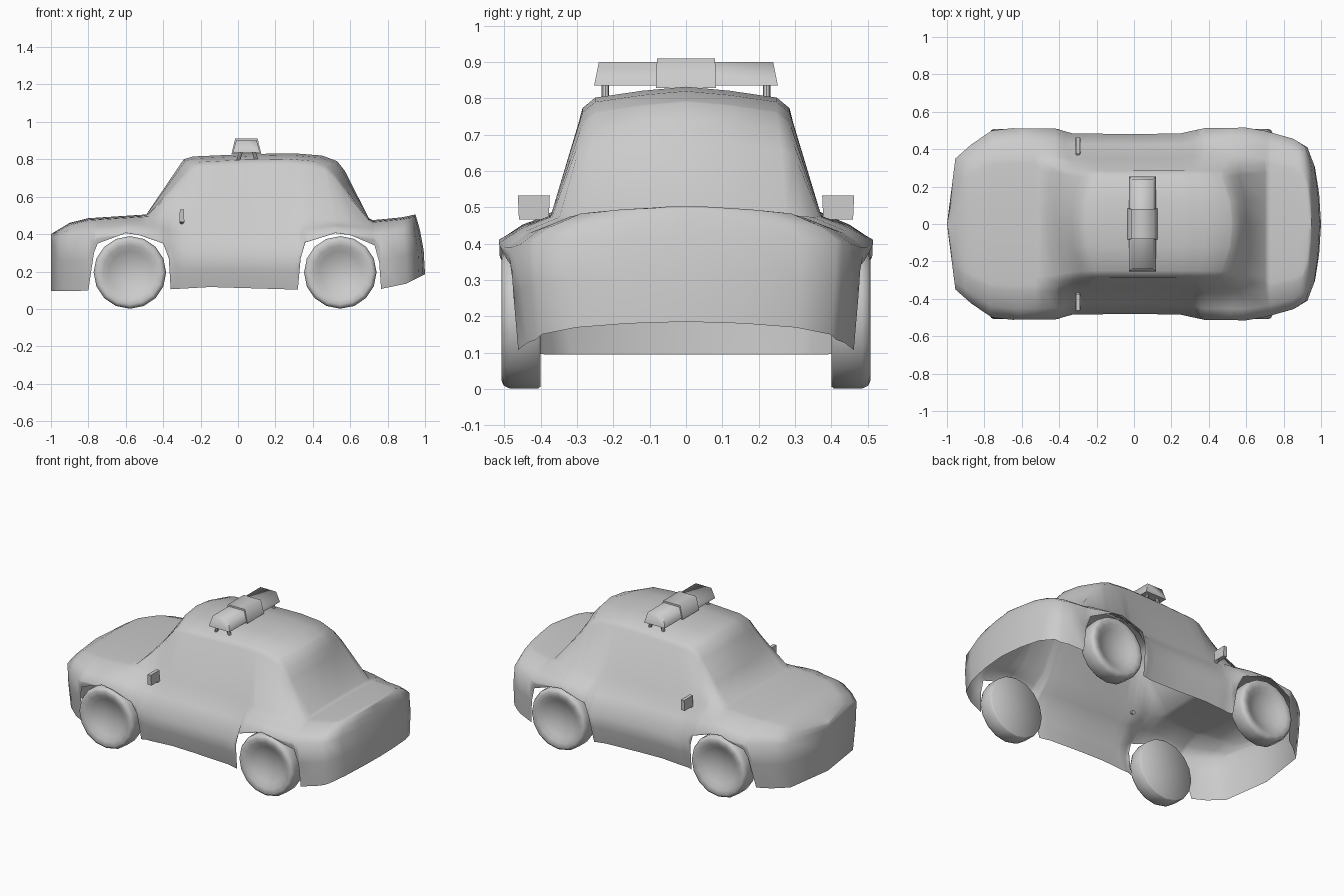
import bpy, bmesh, math
from mathutils import Matrix, Vector

cube = bpy.data.objects.get("Cube")
if cube:
    bpy.data.objects.remove(cube, do_unlink=True)

grey = bpy.data.materials.new("plain_grey")
grey.use_nodes = True
grey.diffuse_color = (0.6, 0.6, 0.6, 1)
grey.node_tree.nodes["Principled BSDF"].inputs["Base Color"].default_value = (0.6, 0.6, 0.6, 1)


def finish(name, bm, angle=40, fix_normals=True):
    """Turn a bmesh into a shaded object."""
    bmesh.ops.remove_doubles(bm, verts=bm.verts, dist=0.0005)
    if fix_normals:
        bmesh.ops.recalc_face_normals(bm, faces=bm.faces)
    mesh = bpy.data.meshes.new(name)
    bm.to_mesh(mesh)
    bm.free()
    mesh.materials.append(grey)
    obj = bpy.data.objects.new(name, mesh)
    bpy.context.collection.objects.link(obj)
    bpy.ops.object.select_all(action='DESELECT')
    obj.select_set(True)
    bpy.context.view_layer.objects.active = obj
    bpy.ops.object.shade_smooth_by_angle(angle=math.radians(angle))


def loft(rows, closed=False):
    """Skin a list of equally long point rows."""
    bm = bmesh.new()
    grid = [[bm.verts.new(p) for p in row] for row in rows]
    pairs = list(zip(grid, grid[1:]))
    if closed:
        pairs.append((grid[-1], grid[0]))
    for a, b in pairs:
        for i in range(len(a) - 1):
            bm.faces.new((a[i], b[i], b[i + 1], a[i + 1]))
    return bm


def sample(curve, x):
    """Piecewise linear height or width at x."""
    if x <= curve[0][0]:
        return curve[0][1]
    for (x0, v0), (x1, v1) in zip(curve, curve[1:]):
        if x <= x1:
            return v0 + (v1 - v0) * (x - x0) / (x1 - x0)
    return curve[-1][1]


def clamp(v):
    return max(0.0, min(1.0, v))


def mix(a, b, t):
    return a + (b - a) * t


# Body outlines along the length: lower edge with arches, plan width, deck, cabin
LOWER = [(-1, .095), (-.87, .095), (-.8, .1), (-.77, .3), (-.75, .35), (-.6, .405),
         (-.53, .395), (-.4, .35), (-.37, .27), (-.36, .105), (-.15, .117), (.32, .103),
         (.335, .27), (.36, .355), (.52, .405), (.6, .395), (.73, .34), (.755, .25),
         (.765, .107), (.9, .135), (1, .185)]
WIDTH = [(-1, 0), (-.955, .35), (-.87, .425), (-.76, .5), (-.65, .512), (-.42, .51),
         (-.33, .485), (0, .48), (.25, .485), (.38, .513), (.6, .515), (.7, .498),
         (.765, .48), (.86, .455), (.93, .415), (.968, .32), (.99, .17), (1, 0)]
DECK = [(-1, .4), (-.9, .46), (-.8, .485), (-.49, .505), (.7, .485), (.72, .475),
        (.9, .49), (1, .505)]
CABIN = [(-.49, .505), (-.29, .8), (-.24, .815), (.05, .828), (.3, .832), (.45, .82),
         (.53, .79), (.57, .74), (.7, .485)]


def body_section(x):
    low, w, deck = sample(LOWER, x), sample(WIDTH, x), sample(DECK, x)
    top = sample(CABIN, x) if CABIN[0][0] < x < CABIN[-1][0] else deck
    c = clamp((top - deck) / .3)
    tail = clamp((x - .8) / .2)
    shoulder = max(min(.39 - .1 * c, deck - .04), low + .006) + .03 * tail
    tuck = (.018 if x > .75 else .036) * clamp((shoulder - low) / .2) * clamp(w / .3)
    rim = deck - .012
    sweep = x * (1 - (.14 if x < 0 else .1) * c)
    half = [
        (x, w - tuck, low),
        (x, w - tuck * .25, mix(low, shoulder, .55)),
        (x, w, shoulder),
        (x, w * .88, mix(shoulder, rim, .55)),
        (x, w * mix(.7, .725, c), rim),
        (sweep, mix(w * .64, .285, c), top - .05 * c - .009),
        (sweep, mix(w * .55, .25, c), top - .024 * c - .006),
        (x * (1 - .02 * c), mix(w * .26, .12, c), top - .01 * c - .001),
    ]
    # The tail leans forward towards its top
    half = [(px - .05 * tail * clamp((z - .2) / .3) ** 2, y, z) for px, y, z in half]
    centre = (x - .05 * tail * clamp((top - .2) / .3) ** 2, 0, top)
    return half + [centre] + [(px, -y, z) for px, y, z in reversed(half)]


stations = sorted({x for curve in (LOWER, WIDTH, DECK, CABIN) for x, _ in curve})
bm = loft([body_section(x) for x in stations])
bm.normal_update()
if sum(f.normal.z * f.calc_area() for f in bm.faces) < 0:
    bmesh.ops.reverse_faces(bm, faces=bm.faces)
finish("body_shell", bm, angle=75, fix_normals=False)

# Dished wheels, turned from a radius / depth profile
TYRE = [(0, .4), (.188, .4), (.194, .407), (.194, .485), (.186, .502), (.172, .508),
        (.145, .503), (.115, .486), (.06, .466), (0, .46)]
SIDES = 16
for end, cx in (("front", -.578), ("rear", .547)):
    for side, s in (("near", -1), ("far", 1)):
        rows = []
        for k in range(SIDES):
            a = 2 * math.pi * k / SIDES
            rows.append([(cx + r * math.cos(a), s * d, .195 + r * math.sin(a)) for r, d in TYRE])
        finish(f"{end}_wheel_{side}", loft(rows, closed=True), angle=60)


def tapered_block(name, x, y, z, inset_x, inset_y, angle=30):
    """Box between the given ranges whose top is inset."""
    bm = bmesh.new()
    bmesh.ops.create_cube(bm, size=1)
    for v in bm.verts:
        up = v.co.z > 0
        dx, dy = (inset_x, inset_y) if up else (0, 0)
        v.co = Vector((x[1] - dx if v.co.x > 0 else x[0] + dx,
                       y[1] - dy if v.co.y > 0 else y[0] + dy, z[up]))
    finish(name, bm, angle)


# Roof light bar with raised middle, softly shaded
tapered_block("light_bar", (-.028, .118), (-.253, .253), (.835, .9), .018, .013, 85)
tapered_block("light_bar_middle", (-.035, .125), (-.083, .083), (.828, .91), .02, .003, 85)


def rod(name, a, b, radius):
    a, b = Vector(a), Vector(b)
    bm = bmesh.new()
    turn = (b - a).to_track_quat('Z', 'Y').to_matrix().to_4x4()
    bmesh.ops.create_cone(bm, cap_ends=True, segments=8, radius1=radius, radius2=radius,
                          depth=(b - a).length, matrix=Matrix.Translation((a + b) / 2) @ turn)
    finish(name, bm)


for side, s in (("near", -1), ("far", 1)):
    # Light bar legs
    for end, x0, x1 in (("front", 0, .015), ("rear", .1, .085)):
        rod(f"light_bar_leg_{end}_{side}", (x0, s * .222, .79), (x1, s * .222, .84), .01)
    # Door mirrors on short stems
    tapered_block(f"mirror_{side}", (-.313, -.287), sorted((s * .378, s * .46)),
                  (.466, .532), .002, -.003)
    rod(f"mirror_stem_{side}", (-.3, s * .36, .455), (-.3, s * .405, .48), .012)
